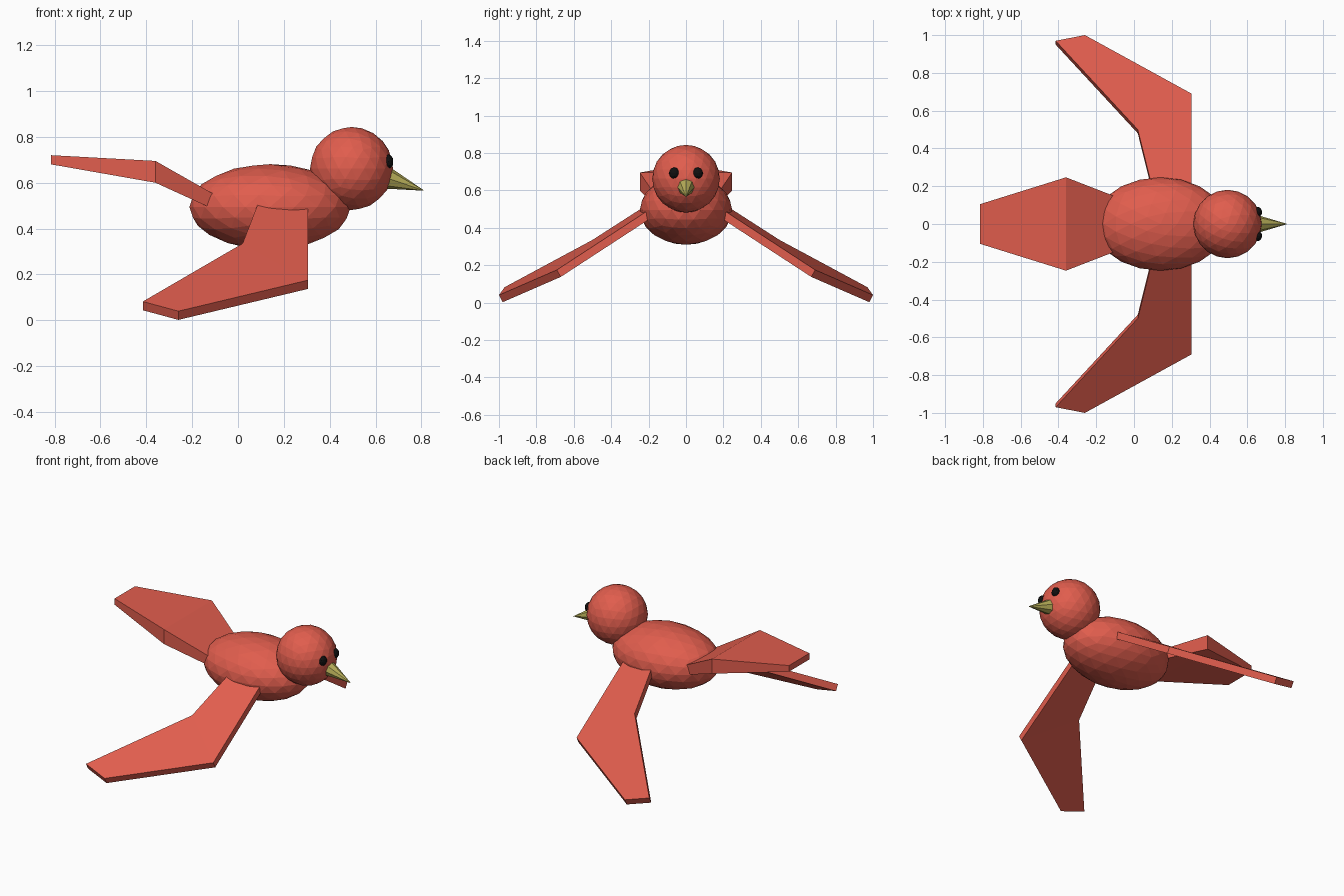
import bpy, bmesh
from mathutils import Vector

if "Cube" in bpy.data.objects:
    bpy.data.objects.remove(bpy.data.objects["Cube"])


def material(name, rgb):
    m = bpy.data.materials.new(name)
    m.diffuse_color = (*rgb, 1)
    m.use_nodes = True
    m.node_tree.nodes["Principled BSDF"].inputs["Base Color"].default_value = m.diffuse_color
    return m


RED = material("red", (0.75, 0.11, 0.075))
OLIVE = material("olive", (0.48, 0.43, 0.10))
BLACK = material("black", (0.005, 0.005, 0.005))


def ellipsoid(name, centre, radii, mat, detail=3):
    bpy.ops.mesh.primitive_ico_sphere_add(subdivisions=detail, radius=1, location=centre)
    ob = bpy.context.object
    ob.name = name
    ob.scale = radii
    bpy.ops.object.transform_apply(location=False, rotation=False, scale=True)
    ob.data.materials.append(mat)
    return ob


def from_bmesh(name, bm, mat):
    bmesh.ops.recalc_face_normals(bm, faces=bm.faces)
    me = bpy.data.meshes.new(name)
    bm.to_mesh(me)
    bm.free()
    me.materials.append(mat)
    ob = bpy.data.objects.new(name, me)
    bpy.context.collection.objects.link(ob)
    return ob


# Body and head
ellipsoid("body", (0.14, 0, 0.495), (0.352, 0.247, 0.186), RED)
ellipsoid("head", (0.495, 0, 0.662), (0.181, 0.181, 0.181), RED)

# Eyes
for side, label in ((1, "left"), (-1, "right")):
    ellipsoid(label + "_eye", (0.656, side * 0.063, 0.692), (0.022, 0.028, 0.031), BLACK, 2)

# Beak
base, tip = Vector((0.63, 0, 0.627)), Vector((0.813, 0, 0.565))
bpy.ops.mesh.primitive_cone_add(vertices=8, radius1=0.054, radius2=0, depth=(tip - base).length,
                                location=(base + tip) / 2,
                                rotation=(tip - base).to_track_quat('Z', 'Y').to_euler())
beak = bpy.context.object
beak.name = "beak"
beak.data.materials.append(OLIVE)

# Tail: cross-sections of (x, half width, bottom z, top z), bridged
bm = bmesh.new()
rings = []
for x, w, low, high in ((-0.815, 0.105, 0.68, 0.72), (-0.36, 0.247, 0.60, 0.695),
                        (-0.12, 0.15, 0.495, 0.553)):
    skew = 0.01 if x > -0.2 else 0
    rings.append([bm.verts.new(p) for p in ((x - skew, -w, low), (x - skew, w, low),
                                            (x + skew, w, high), (x + skew, -w, high))])
for a, b in zip(rings, rings[1:]):
    for i in range(4):
        j = (i + 1) % 4
        bm.faces.new((a[i], a[j], b[j], b[i]))
bm.faces.new(rings[0])
bm.faces.new(rings[-1])
from_bmesh("tail", bm, RED)

# Wings: upper outline as inner and outer panel, thickened downward and mirrored
OUTLINE = ((0.305, 0.15, 0.527), (0.305, 0.69, 0.175), (-0.26, 1.0, 0.04),
           (-0.415, 0.97, 0.082), (0.02, 0.50, 0.335), (0.107, 0.15, 0.56))
THICKNESS = Vector((0, -0.02, -0.038))
for side, label in ((1, "left"), (-1, "right")):
    bm = bmesh.new()
    pts = [Vector(p) for p in OUTLINE]
    layers = [[bm.verts.new((p.x, side * p.y, p.z)) for p in (q + off for q in pts)]
              for off in (Vector(), THICKNESS)]
    for v in layers:
        bm.faces.new((v[0], v[1], v[4], v[5]))
        bm.faces.new((v[1], v[2], v[3], v[4]))
    top, bottom = layers
    for i in range(6):
        j = (i + 1) % 6
        bm.faces.new((top[i], top[j], bottom[j], bottom[i]))
    from_bmesh(label + "_wing", bm, RED)
